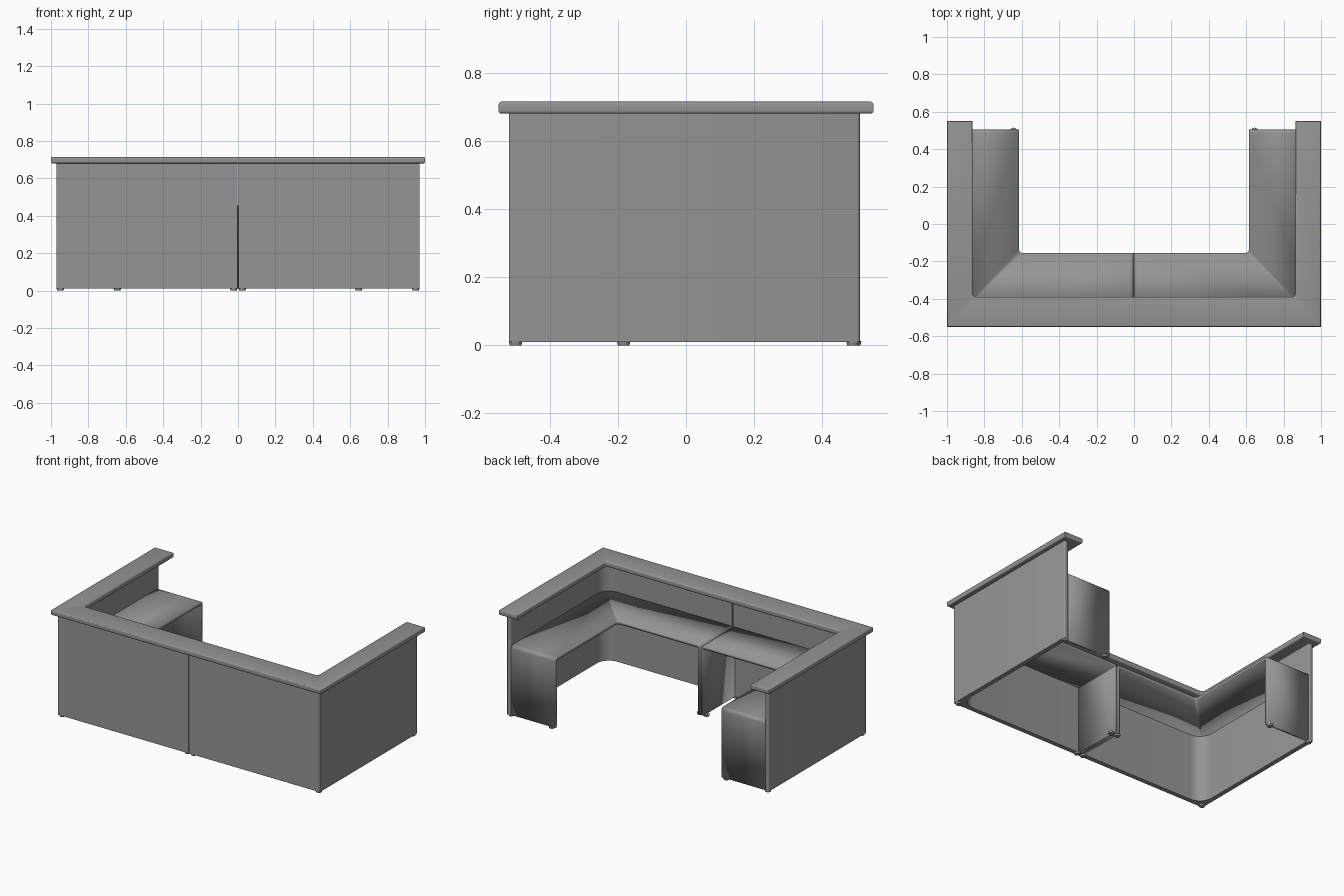
import bpy, bmesh, math
from mathutils import Vector

cube = bpy.data.objects.get("Cube")
if cube:
    bpy.data.objects.remove(cube, do_unlink=True)

grey = bpy.data.materials.new("mid_grey")
grey.use_nodes = True
colour = (0.3, 0.3, 0.3, 1)
grey.diffuse_color = colour
grey.node_tree.nodes["Principled BSDF"].inputs["Base Color"].default_value = colour

FRONT, BACK, SIDE = -0.52, 0.51, 0.97   # outer faces of the walls
WALL = 0.03                             # wall thickness
FLOOR, DESK, RAIL, TOP = 0.01, 0.475, 0.68, 0.715


def finish(name, bm, mirror=False, sheet=0):
    """Turn a bmesh into a named, shaded object."""
    bmesh.ops.recalc_face_normals(bm, faces=bm.faces)
    mesh = bpy.data.meshes.new(name)
    bm.to_mesh(mesh)
    bm.free()
    mesh.materials.append(grey)
    obj = bpy.data.objects.new(name, mesh)
    bpy.context.collection.objects.link(obj)
    bpy.ops.object.select_all(action='DESELECT')
    obj.select_set(True)
    bpy.context.view_layer.objects.active = obj
    bpy.ops.object.shade_smooth_by_angle(angle=math.radians(35))
    if sheet:
        mod = obj.modifiers.new("thickness", 'SOLIDIFY')
        mod.thickness = sheet
        mod.offset = -1
        mod.use_even_offset = True
    if mirror:
        mod = obj.modifiers.new("mirror", 'MIRROR')
        mod.use_mirror_merge = False
    return obj


def rounded(corner, before, after, radius, steps=8):
    """Quarter arc replacing a square corner; before/after are unit directions to its neighbours."""
    c, a, b = Vector(corner), Vector(before), Vector(after)
    centre = c + (a + b) * radius
    arc = []
    for i in range(steps + 1):
        t = math.pi / 2 * i / steps
        arc.append(tuple(centre - b * radius * math.cos(t) - a * radius * math.sin(t)))
    return arc


def outline(bm, points, z):
    return bm.faces.new([bm.verts.new((x, y, z)) for x, y in points])


def prism(bm, points, low, high):
    face = outline(bm, points, low)
    new = bmesh.ops.extrude_face_region(bm, geom=[face])["geom"]
    bmesh.ops.translate(bm, vec=(0, 0, high - low),
                        verts=[v for v in new if isinstance(v, bmesh.types.BMVert)])


def bevel(bm, edges, size, segments):
    bmesh.ops.bevel(bm, geom=edges, offset=size, segments=segments, profile=0.5, affect='EDGES')


# Corner walls, one per half, with a curved inside corner and a slit between them
bm = bmesh.new()
inner = rounded((SIDE - WALL, FRONT + WALL), (0, 1), (-1, 0), 0.09)
prism(bm, [(0.003, FRONT), (SIDE, FRONT), (SIDE, BACK), (SIDE - WALL, BACK)]
      + inner + [(0.003, FRONT + WALL)], FLOOR, RAIL)
ends = [e for e in bm.edges if all(v.co.y > BACK - 0.001 for v in e.verts)
        and abs(e.verts[0].co.z - e.verts[1].co.z) > 0.1]
bevel(bm, ends, 0.008, 3)
finish("corner_wall", bm, mirror=True)

# Desk halves: L-shaped worktops folded down into end panels
bm = bmesh.new()
edge_y, edge_x, end_y, mid_x = -0.155, 0.615, 0.505, 0.001
nook = rounded((edge_x, edge_y), (0, 1), (-1, 0), 0.02, 5)
outline(bm, [(mid_x, FRONT + 0.01), (SIDE - 0.01, FRONT + 0.01), (SIDE - 0.01, end_y),
             (edge_x, end_y)] + nook + [(mid_x, edge_y)], DESK)
folds = [e for e in bm.edges if all(v.co.y == max(w.co.y for w in bm.verts) for v in e.verts)
         or all(v.co.x == min(w.co.x for w in bm.verts) for v in e.verts)]
new = bmesh.ops.extrude_edge_only(bm, edges=folds)["geom"]
bmesh.ops.translate(bm, vec=(0, 0, FLOOR - DESK),
                    verts=[v for v in new if isinstance(v, bmesh.types.BMVert)])
bevel(bm, folds, 0.022, 4)
bmesh.ops.recalc_face_normals(bm, faces=bm.faces)
if max(bm.faces, key=lambda f: f.calc_area()).normal.z < 0:
    bmesh.ops.reverse_faces(bm, faces=bm.faces)
finish("worktop_with_end_panels", bm, mirror=True, sheet=0.02)

# Raised counter running round the three walls
bm = bmesh.new()
hole_x, hole_y, end = 0.863, -0.39, 0.55
right_arc = rounded((hole_x, hole_y), (0, 1), (-1, 0), 0.02, 5)
left_arc = [(-x, y) for x, y in reversed(right_arc)]
prism(bm, [(-1, -end), (1, -end), (1, end), (hole_x, end)] + right_arc + left_arc
      + [(-hole_x, end), (-1, end)], RAIL, TOP)
flat = [e for e in bm.edges if abs(e.verts[0].co.z - e.verts[1].co.z) < 0.001]
bevel(bm, flat, 0.008, 3)
finish("counter_top", bm)

# Small round feet
bm = bmesh.new()
for x, y in [(0.95, -0.5), (0.95, 0.49), (0.645, 0.495), (0.023, -0.5), (0.023, -0.183)]:
    made = bmesh.ops.create_cone(bm, cap_ends=True, segments=20, radius1=0.017,
                                 radius2=0.02, depth=FLOOR + 0.002)
    bmesh.ops.translate(bm, vec=(x, y, FLOOR / 2 + 0.001), verts=made["verts"])
finish("feet", bm, mirror=True)
